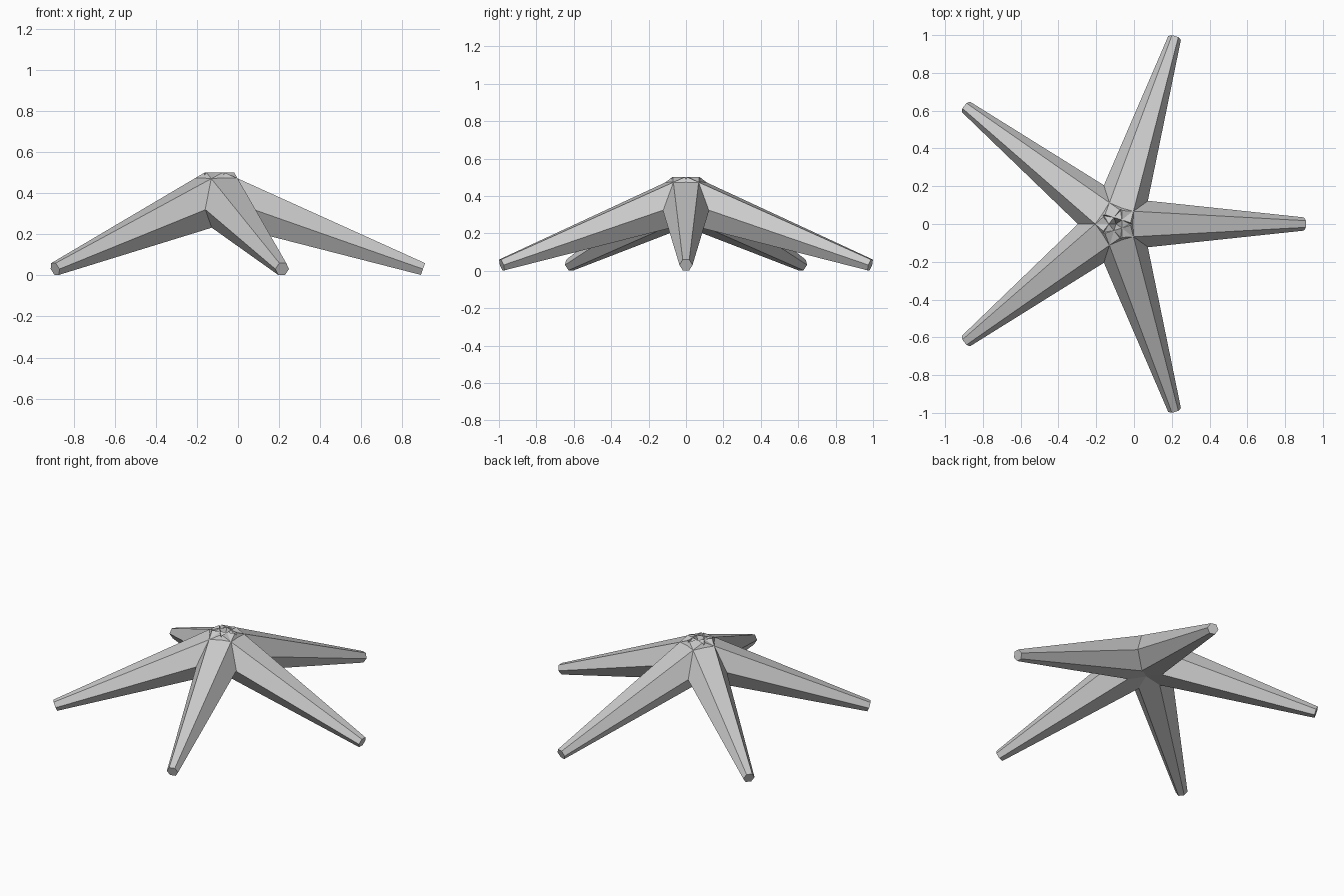
import bpy
from mathutils import Vector, Matrix

if "Cube" in bpy.data.objects:
    bpy.data.objects.remove(bpy.data.objects["Cube"])

grey = bpy.data.materials.new("plain_grey")
grey.diffuse_color = (0.6, 0.6, 0.6, 1)
grey.use_nodes = True
grey.node_tree.nodes["Principled BSDF"].inputs["Base Color"].default_value = grey.diffuse_color

HUB = Vector((-0.095, 0, 0.384))       # where the legs meet
BASE_R, TIP_R = 0.142, 0.035           # hexagon radii at hub and foot


def leg(name, x, y):
    """Six-sided tapered leg from the hub to a foot, flat side up."""
    tip = Vector((x, y, 0.031))
    out = tip - HUB
    flat = Vector((out.x, out.y, 0)).normalized()
    start = HUB - flat * 0.01
    axis = tip - start
    length = axis.length
    axis.normalize()
    side = Vector((0, 0, 1)).cross(axis).normalized()
    up = axis.cross(side)
    bpy.ops.mesh.primitive_cone_add(vertices=6, radius1=BASE_R, radius2=TIP_R,
                                    depth=length)
    ob = bpy.context.object
    ob.name = name
    # first cone vertex lies on local y, so local y becomes the sideways axis
    rot = Matrix((up, side, axis)).transposed()
    if rot.determinant() < 0:
        rot = Matrix((-up, side, axis)).transposed()
    ob.data.transform(Matrix.Translation((start + tip) / 2) @ rot.to_4x4())
    ob.data.materials.append(grey)
    return ob


# single leg to the right, then two mirrored pairs
leg("right_leg", 0.9, 0)
for word, s in (("back", 1), ("front", -1)):
    leg(word + "_leg", 0.215, 0.985 * s)
    leg(word + "_left_leg", -0.89, 0.62 * s)
